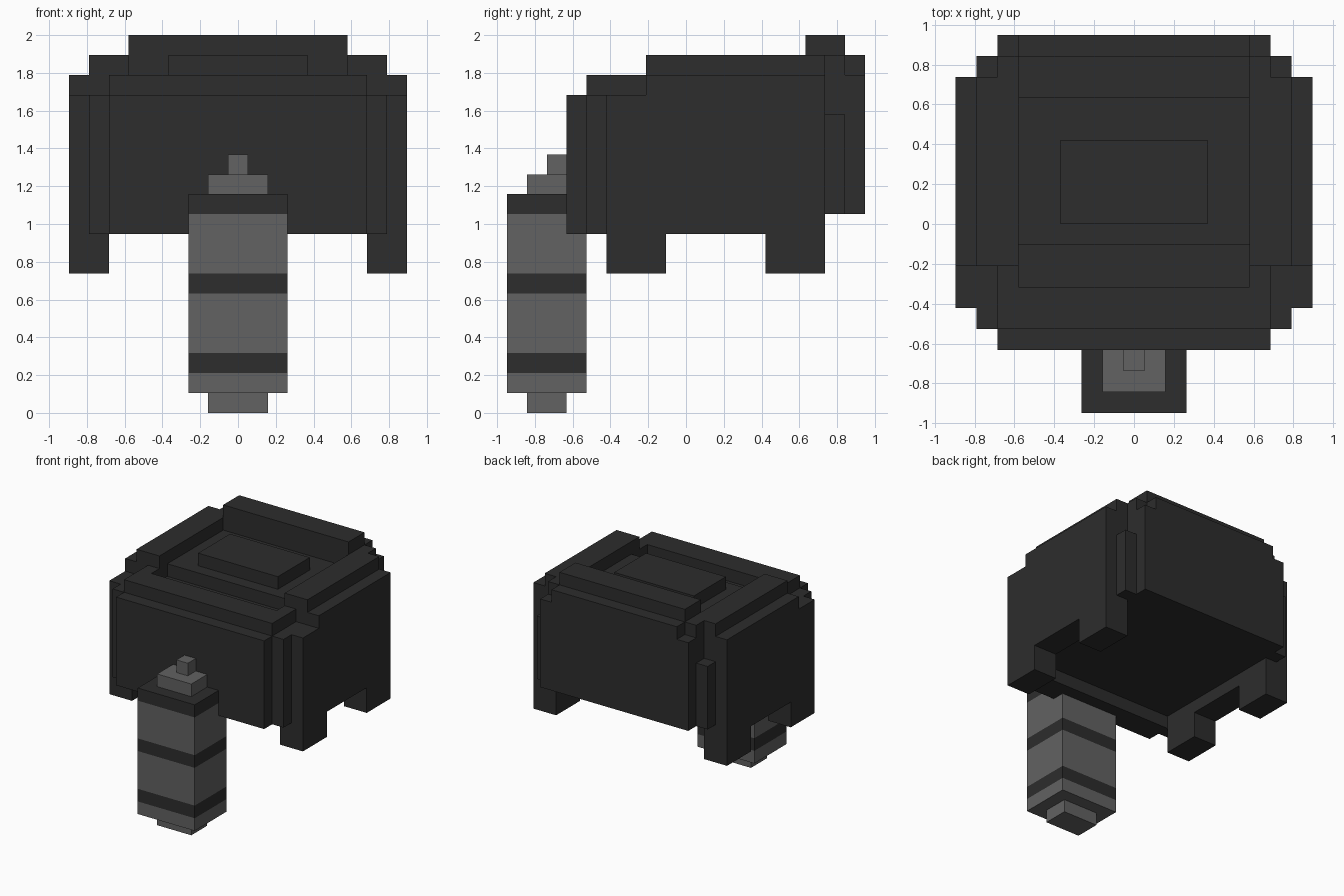
import bpy, bmesh

if "Cube" in bpy.data.objects:
    bpy.data.objects.remove(bpy.data.objects["Cube"])

U = 2 / 19  # one block of the model grid


def material(name, v):
    m = bpy.data.materials.new(name)
    m.diffuse_color = (v, v, v, 1)
    m.use_nodes = True
    m.node_tree.nodes["Principled BSDF"].inputs["Base Color"].default_value = m.diffuse_color
    return m


DARK = material("charcoal", 0.026)
GREY = material("mid grey", 0.122)


def blocks(name, mat, *boxes, mirror=False):
    """One object made of boxes (x0, x1, y0, y1, z0, z1) in grid units."""
    bm = bmesh.new()
    for x0, x1, y0, y1, z0, z1 in boxes:
        verts = bmesh.ops.create_cube(bm, size=1)["verts"]
        for v in verts:
            v.co = (U * (x1 if v.co.x > 0 else x0),
                    U * (y1 if v.co.y > 0 else y0),
                    U * (z1 if v.co.z > 0 else z0))
    mesh = bpy.data.meshes.new(name)
    bm.to_mesh(mesh)
    bm.free()
    mesh.materials.append(mat)
    ob = bpy.data.objects.new(name, mesh)
    bpy.context.collection.objects.link(ob)
    if mirror:
        mod = ob.modifiers.new("mirror", "MIRROR")
        mod.use_mirror_merge = False
    return ob


def centred(half, y0, y1, z0, z1):
    return (-half, half, y0, y1, z0, z1)


# Main body with its stepped front
blocks("body_core", DARK, centred(6.5, -4, 9, 10, 16))
blocks("front_panel", DARK, centred(6.5, -6, -5, 9, 16))
blocks("front_step", DARK, centred(7.5, -5, -4, 9, 16))

# Top: front lip, groove behind it, floor, raised plate and rear ridge
blocks("front_lip", DARK, centred(6.5, -5, -3, 16, 17))
blocks("top_floor", DARK, centred(5.5, -1, 6, 16, 17))
blocks("top_plate", DARK, centred(3.5, 0, 4, 17, 18))
blocks("rear_cap", DARK, centred(6.5, 6, 9, 16, 17))
blocks("rear_ridge", DARK, centred(5.5, 6, 8, 17, 19), centred(5.5, 8, 9, 17, 18))

# Sides, mirrored left and right
blocks("side_walls", DARK, (6.5, 8.5, -4, 7, 9, 16), (6.5, 8.5, -2, 7, 16, 17),
       mirror=True)
blocks("side_rims", DARK, (5.5, 6.5, -3, 6, 16, 17), (5.5, 7.5, -2, 7, 17, 18),
       (5.5, 6.5, 7, 8, 17, 18), mirror=True)
blocks("rear_corner_posts", DARK, (6.5, 7.5, 7, 8, 10, 15), mirror=True)
blocks("legs", DARK, (6.5, 8.5, -4, -1, 7, 9), (6.5, 8.5, 4, 7, 7, 9), mirror=True)

# Hanging front column with dark bands and stepped ends
for i, (z0, z1) in enumerate(((1, 2), (3, 6), (7, 10))):
    blocks(f"column_segment_{i + 1}", GREY, centred(2.5, -9, -5, z0, z1))
for i, z in enumerate((2, 6, 10)):
    blocks(f"column_band_{i + 1}", DARK, centred(2.5, -9, -5, z, z + 1))
blocks("column_foot", GREY, centred(1.5, -8, -6, 0, 1))
blocks("column_cap", GREY, centred(1.5, -8, -6, 11, 12))
blocks("column_tip", GREY, centred(0.5, -7, -6, 12, 13))
